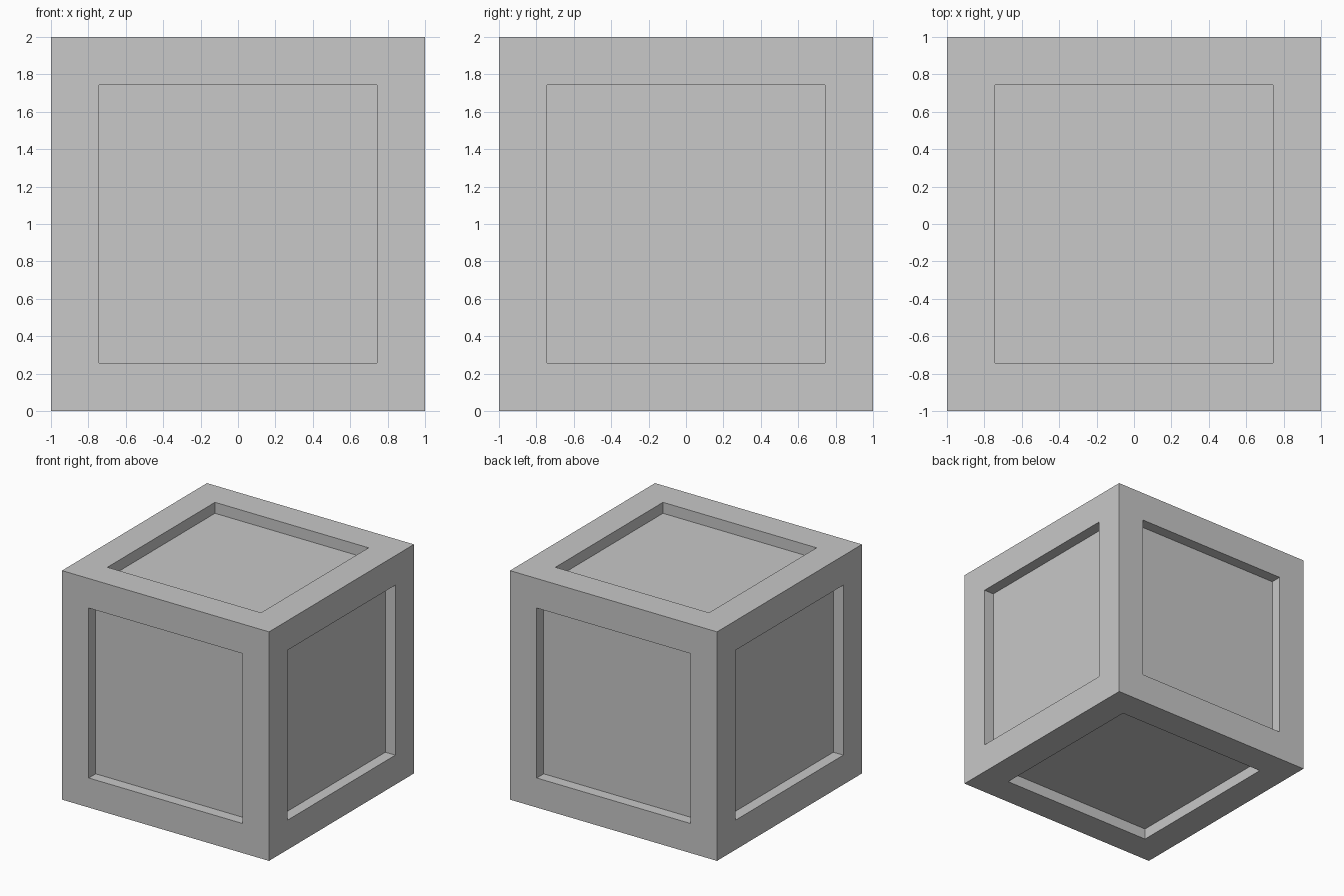
import bpy
import bmesh

SIZE = 2.0
BORDER = 0.258   # width of the frame around each panel
DEPTH = 0.096    # how far each panel is sunk

default_cube = bpy.data.objects.get("Cube")
if default_cube:
    bpy.data.objects.remove(default_cube, do_unlink=True)


def make_material(name, color):
    mat = bpy.data.materials.new(name)
    mat.use_nodes = True
    mat.diffuse_color = color
    mat.node_tree.nodes["Principled BSDF"].inputs["Base Color"].default_value = color
    return mat


# Crate: cube with a square panel inset and sunk on all six sides
bm = bmesh.new()
bmesh.ops.create_cube(bm, size=SIZE)
panels = bm.faces[:]
bmesh.ops.inset_individual(bm, faces=panels, thickness=BORDER, use_even_offset=True)

# Extrude each panel straight inward to give it upright walls
for panel in panels:
    inward = -panel.normal.copy() * DEPTH
    sunk = bmesh.ops.extrude_discrete_faces(bm, faces=[panel])["faces"][0]
    bmesh.ops.translate(bm, verts=sunk.verts[:], vec=inward)

bmesh.ops.translate(bm, verts=bm.verts[:], vec=(0, 0, SIZE / 2))
bmesh.ops.recalc_face_normals(bm, faces=bm.faces[:])

mesh = bpy.data.meshes.new("panelled_crate")
bm.to_mesh(mesh)
bm.free()
mesh.materials.append(make_material("plain_grey", (0.58, 0.58, 0.58, 1.0)))
crate = bpy.data.objects.new("panelled_crate", mesh)
bpy.context.scene.collection.objects.link(crate)
